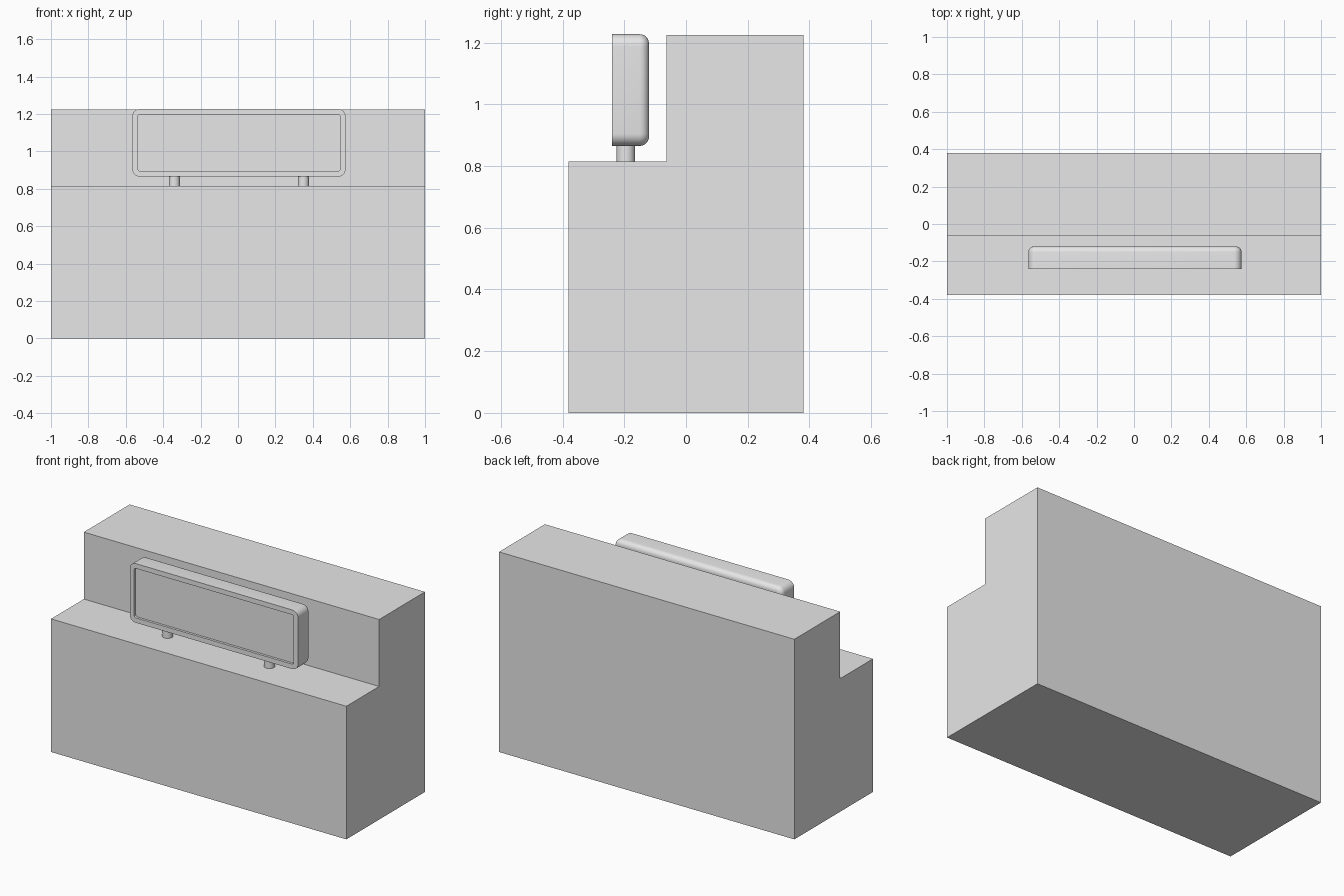
import bpy, bmesh, math

cube = bpy.data.objects.get("Cube")
if cube:
    bpy.data.objects.remove(cube, do_unlink=True)

grey = bpy.data.materials.new("light grey")
grey.use_nodes = True
colour = (0.8, 0.8, 0.8, 1)
grey.diffuse_color = colour
grey.node_tree.nodes["Principled BSDF"].inputs["Base Color"].default_value = colour


def add_object(name, bm, smooth=False):
    bmesh.ops.recalc_face_normals(bm, faces=bm.faces[:])
    mesh = bpy.data.meshes.new(name)
    bm.to_mesh(mesh)
    bm.free()
    mesh.materials.append(grey)
    obj = bpy.data.objects.new(name, mesh)
    bpy.context.collection.objects.link(obj)
    if smooth:
        bpy.ops.object.select_all(action='DESELECT')
        obj.select_set(True)
        bpy.context.view_layer.objects.active = obj
        bpy.ops.object.shade_smooth_by_angle(angle=math.radians(35))
    return obj


# Stepped base: side profile extruded along x
STEP_Z, TOP_Z = 0.815, 1.225
profile = [(-0.38, 0), (0.38, 0), (0.38, TOP_Z), (-0.063, TOP_Z),
           (-0.063, STEP_Z), (-0.38, STEP_Z)]
bm = bmesh.new()
side = bm.faces.new([bm.verts.new((-1, y, z)) for y, z in profile])
ext = bmesh.ops.extrude_face_region(bm, geom=[side])
bmesh.ops.translate(bm, vec=(2, 0, 0),
                    verts=[v for v in ext["geom"] if isinstance(v, bmesh.types.BMVert)])
add_object("stepped_base", bm)

# Sign panel: rounded corners, rounded back rim, recessed front
X0, X1, Y0, Y1, Z0, Z1 = -0.565, 0.575, -0.24, -0.12, 0.865, 1.227
bm = bmesh.new()
bmesh.ops.create_cube(bm, size=1)
for v in bm.verts:
    v.co.x = X1 if v.co.x > 0 else X0
    v.co.y = Y1 if v.co.y > 0 else Y0
    v.co.z = Z1 if v.co.z > 0 else Z0
corners = [e for e in bm.edges if abs(e.verts[0].co.y - e.verts[1].co.y) > 0.01]
bmesh.ops.bevel(bm, geom=corners, offset=0.04, segments=8, profile=0.5, affect='EDGES')
back_rim = [e for e in bm.edges if all(abs(v.co.y - Y1) < 1e-4 for v in e.verts)]
bmesh.ops.bevel(bm, geom=back_rim, offset=0.03, segments=6, profile=0.5, affect='EDGES')
bm.normal_update()
front = min(bm.faces, key=lambda f: f.calc_center_median().y)
bmesh.ops.inset_region(bm, faces=[front], thickness=0.03)
ext = bmesh.ops.extrude_discrete_faces(bm, faces=[front])
bmesh.ops.translate(bm, vec=(0, 0.015, 0), verts=ext["faces"][0].verts[:])
add_object("sign_panel", bm, smooth=True)

# Two short round posts under the sign
for name, x in (("right_post", -0.34), ("left_post", 0.35)):
    bm = bmesh.new()
    bmesh.ops.create_cone(bm, cap_ends=True, segments=32, radius1=0.03, radius2=0.03,
                          depth=Z0 - STEP_Z + 0.01)
    bmesh.ops.translate(bm, vec=(x, -0.195, (Z0 + STEP_Z) / 2), verts=bm.verts[:])
    add_object(name, bm, smooth=True)
